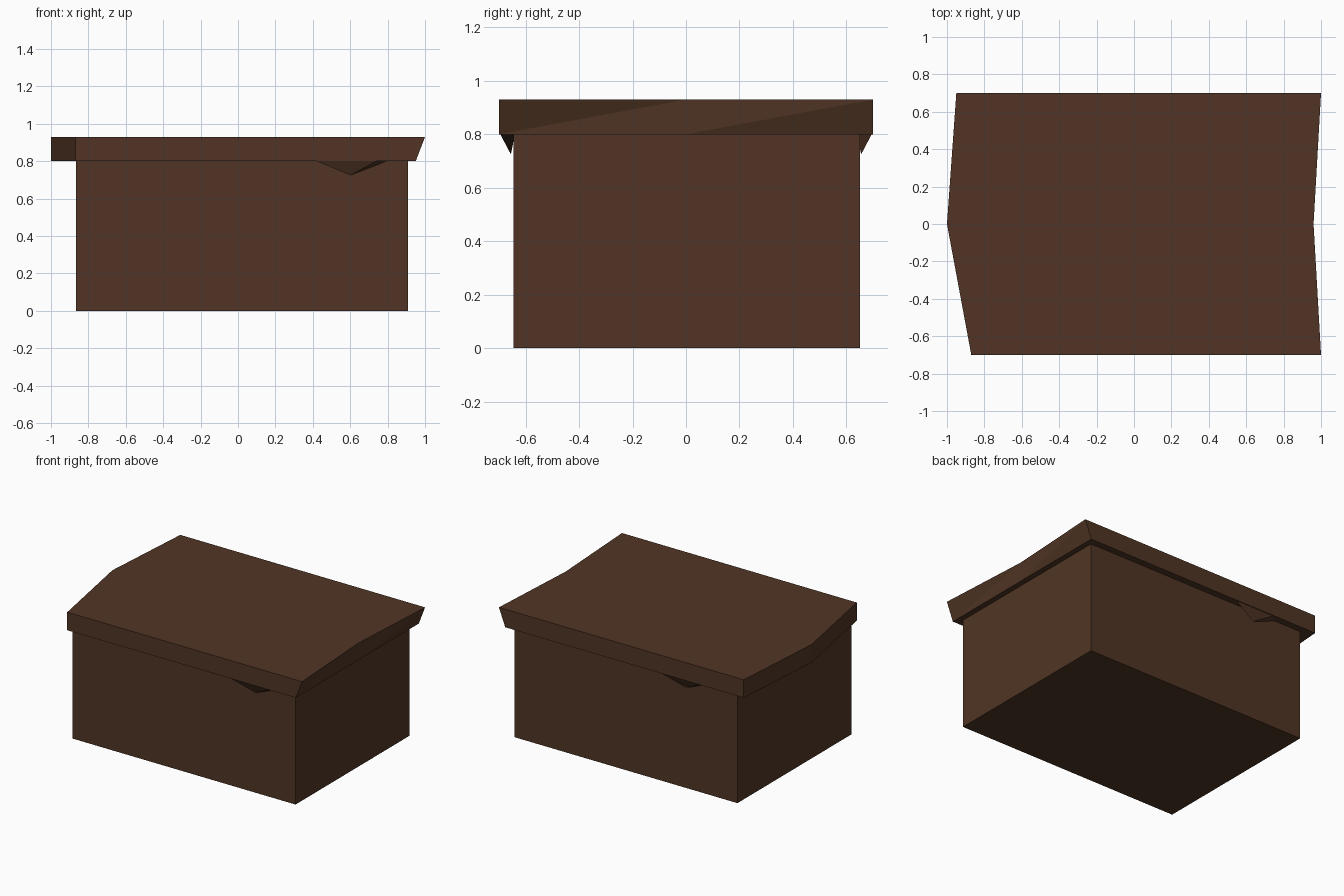
import bpy
import bmesh

cube = bpy.data.objects.get("Cube")
if cube:
    bpy.data.objects.remove(cube, do_unlink=True)

wood = bpy.data.materials.new("dark brown wood")
wood.use_nodes = True
color = (0.082, 0.036, 0.018, 1)
wood.diffuse_color = color
wood.node_tree.nodes["Principled BSDF"].inputs["Base Color"].default_value = color


def finish(name, bm):
    bmesh.ops.recalc_face_normals(bm, faces=bm.faces)
    mesh = bpy.data.meshes.new(name)
    bm.to_mesh(mesh)
    bm.free()
    mesh.materials.append(wood)
    obj = bpy.data.objects.new(name, mesh)
    bpy.context.collection.objects.link(obj)
    return obj


def loft(name, lower, upper, z0, z1):
    """Join two outlines of equal length with triangulated sides and caps."""
    bm = bmesh.new()
    a = [bm.verts.new((x, y, z0)) for x, y in lower]
    b = [bm.verts.new((x, y, z1)) for x, y in upper]
    n = len(a)
    bm.faces.new(a[::-1])
    bm.faces.new(b)
    for i in range(n):
        j = (i + 1) % n
        bm.faces.new((a[i], a[j], b[j]))
        bm.faces.new((a[i], b[j], b[i]))
    return finish(name, bm)


# Chest body
body = [(-0.865, -0.645), (0.91, -0.645), (0.91, 0.65), (-0.865, 0.65)]
loft("chest_body", body, body, 0, 0.81)

# Warped lid: bowed out on the right, flared and pinched on the left
right_edge = [(-0.95, 0.7), (-1, 0), (-0.87, -0.7)]
lid_bottom = right_edge + [(0.95, -0.7), (0.95, 0), (0.95, 0.7)]
lid_top = right_edge + [(1, -0.7), (0.96, 0), (1, 0.7)]
loft("lid", lid_bottom, lid_top, 0.8, 0.93)


# Splinters hanging under the lid, one on the front and one on the back
def splinter(name, side):
    bm = bmesh.new()
    points = [(0.42, 0.695, 0.801), (0.8, 0.64, 0.801),
              (0.74, 0.695, 0.801), (0.6, 0.655, 0.725)]
    if side > 0:
        points = [(0.14 - x, y, z) for x, y, z in points]
    v = [bm.verts.new((x, side * y, z)) for x, y, z in points]
    for i, j, k in ((0, 1, 2), (0, 2, 3), (2, 1, 3), (1, 0, 3)):
        bm.faces.new((v[i], v[j], v[k]))
    return finish(name, bm)


splinter("front_splinter", -1)
splinter("back_splinter", 1)
